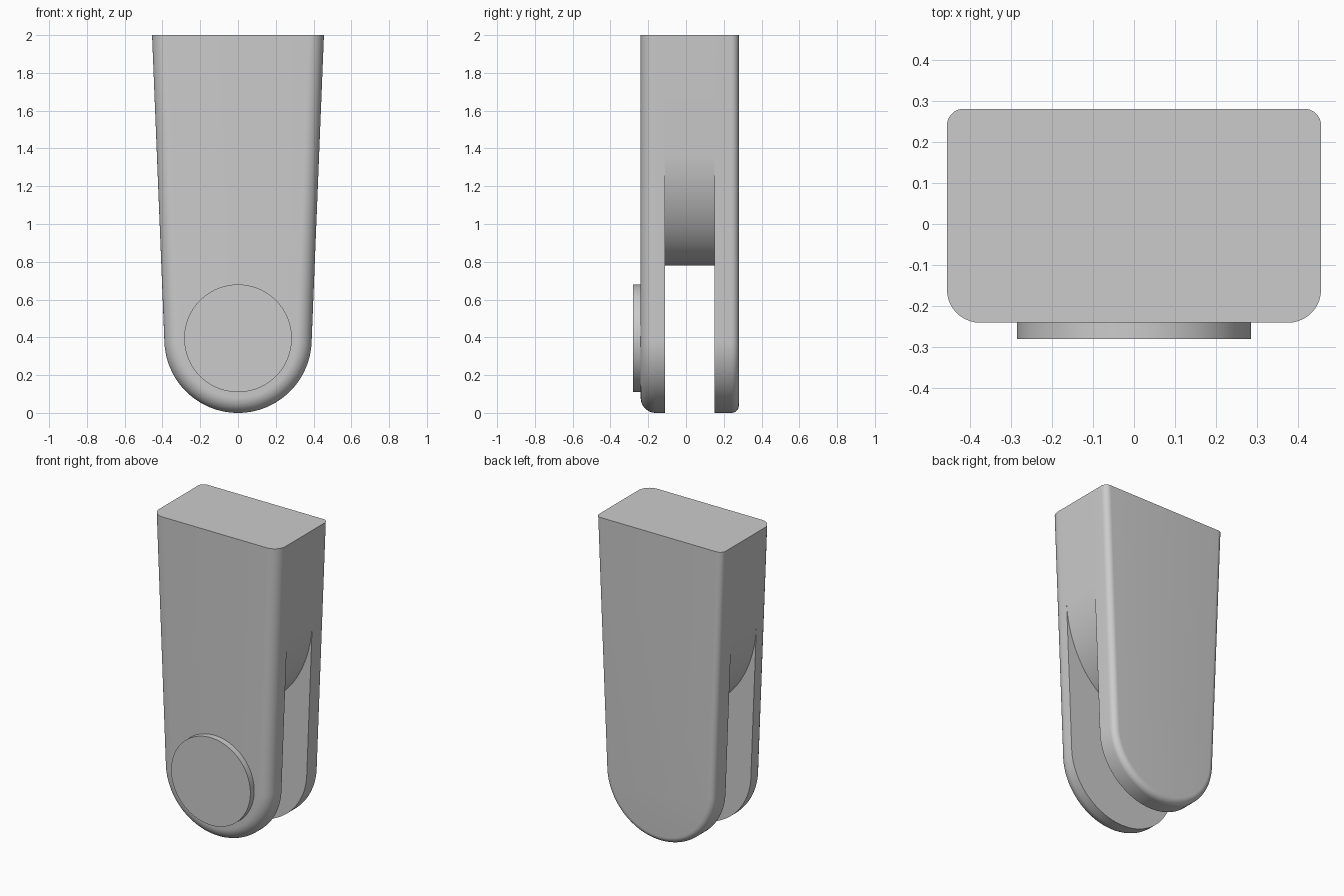
import bpy, bmesh
from math import sin, cos, pi, radians

cube = bpy.data.objects.get("Cube")
if cube:
    bpy.data.objects.remove(cube, do_unlink=True)

grey = bpy.data.materials.new("light grey")
grey.use_nodes = True
colour = (0.6, 0.6, 0.6, 1)
grey.diffuse_color = colour
grey.node_tree.nodes["Principled BSDF"].inputs["Base Color"].default_value = colour

TOP, RADIUS, TOP_HALF = 2.0, 0.39, 0.455
SLOT_SIDE, SLOT_LOW = 1.37, 0.78     # where the slot roof meets the sides, and its lowest point
STEPS = 64


def half_width(z):
    return RADIUS + (TOP_HALF - RADIUS) * (z - RADIUS) / (TOP - RADIUS)


def outline(inset=0.0, tongue=False):
    """Tapered strap outline with a round lower end, as (x, z) points."""
    angles = [pi * i / STEPS for i in range(STEPS + 1)]
    if tongue:
        arc = []
        for a in angles:
            z = SLOT_SIDE - (SLOT_SIDE - SLOT_LOW) * sin(a)
            arc.append((-half_width(z) * cos(a), z))
    else:
        r = RADIUS - inset
        arc = [(-r * cos(a), RADIUS - r * sin(a)) for a in angles]
    top, mid = TOP_HALF - inset, half_width(SLOT_SIDE) - inset
    return [(-top, TOP), (-mid, SLOT_SIDE)] + arc + [(mid, SLOT_SIDE), (top, TOP)]


def finish(name, bm):
    bmesh.ops.remove_doubles(bm, verts=bm.verts, dist=1e-5)
    bmesh.ops.recalc_face_normals(bm, faces=bm.faces)
    mesh = bpy.data.meshes.new(name)
    bm.to_mesh(mesh)
    bm.free()
    mesh.materials.append(grey)
    obj = bpy.data.objects.new(name, mesh)
    bpy.context.collection.objects.link(obj)
    bpy.ops.object.select_all(action='DESELECT')
    obj.select_set(True)
    bpy.context.view_layer.objects.active = obj
    bpy.ops.object.shade_smooth_by_angle(angle=radians(30))


def fillet(y, radius, direction):
    """Sections of a rounded rim, from the flat face inward."""
    angles = [pi / 2 * i / 10 for i in range(11)]
    return [(y + direction * radius * (1 - cos(a)), outline(radius * (1 - sin(a))))
            for a in angles]


# Clevis body: front cheek, recessed tongue and back cheek in one loft
FRONT, BACK, SLOT_FRONT, SLOT_BACK = -0.24, 0.28, -0.11, 0.15
sections = fillet(FRONT, 0.08, 1)
sections += [(SLOT_FRONT, outline()), (SLOT_FRONT, outline(tongue=True)),
             (SLOT_BACK, outline(tongue=True)), (SLOT_BACK, outline())]
sections += reversed(fillet(BACK, 0.04, -1))

bm = bmesh.new()
rings = [[bm.verts.new((x, y, z)) for x, z in pts] for y, pts in sections]
for a, b in zip(rings, rings[1:]):
    for i in range(len(a) - 1):
        bm.faces.new((a[i], a[i + 1], b[i + 1], b[i]))
bm.faces.new(rings[0])
bm.faces.new(rings[-1])
bm.faces.new([r[0] for r in rings] + [r[-1] for r in reversed(rings)])
finish("clevis_body", bm)

# Round pivot cap on the front
bm = bmesh.new()
bmesh.ops.create_cone(bm, cap_ends=True, segments=96, radius1=0.285, radius2=0.285, depth=0.05)
for v in bm.verts:
    x, y, z = v.co
    v.co = (x, z - 0.255, y + 0.395)
finish("pivot_cap", bm)
